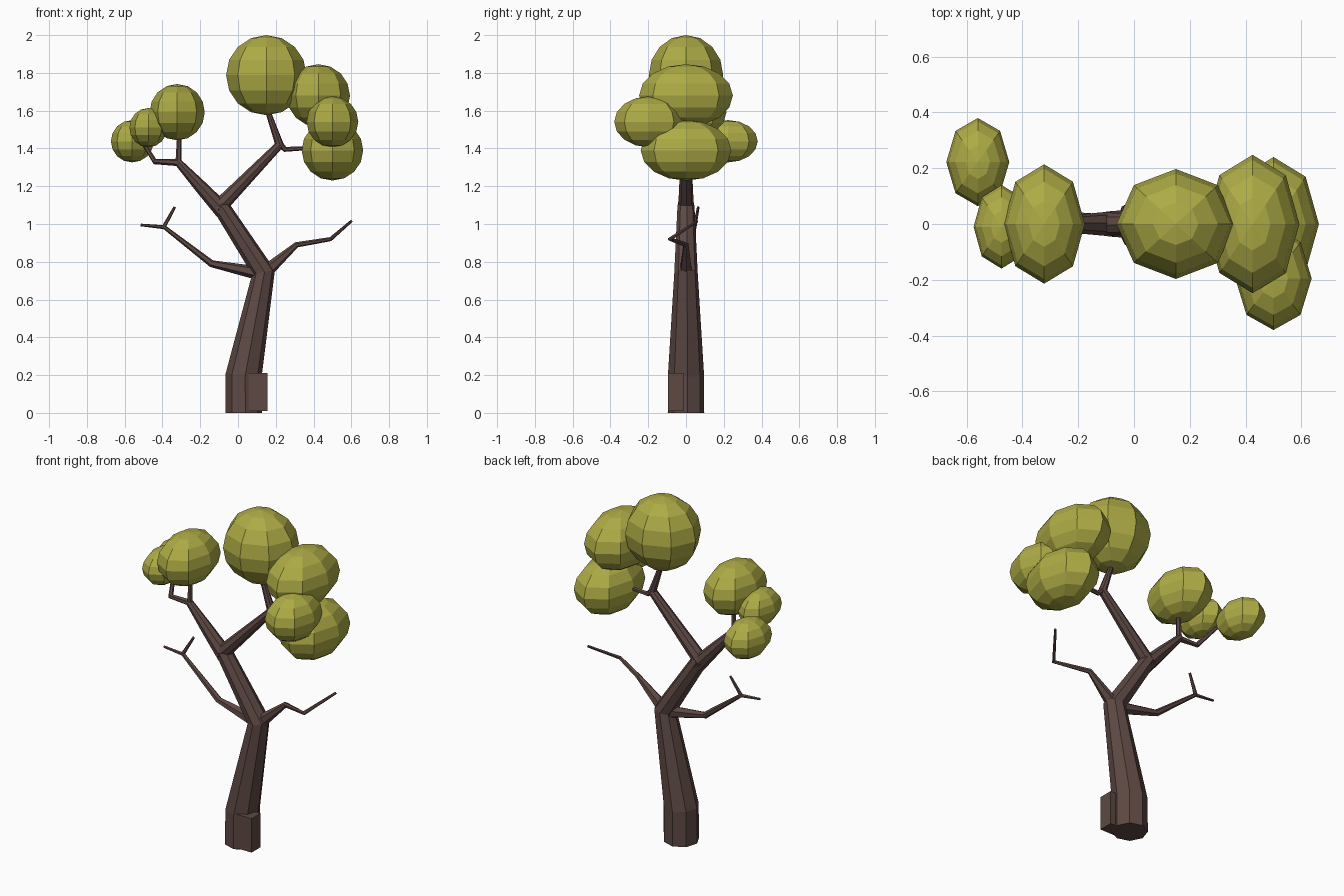
import bpy, bmesh, math
from mathutils import Vector

if "Cube" in bpy.data.objects:
    bpy.data.objects.remove(bpy.data.objects["Cube"])


def material(name, rgb):
    m = bpy.data.materials.new(name)
    m.diffuse_color = (*rgb, 1)
    m.use_nodes = True
    m.node_tree.nodes["Principled BSDF"].inputs["Base Color"].default_value = m.diffuse_color
    return m


BARK = material("bark", (0.11, 0.066, 0.056))
LEAF = material("leaf", (0.42, 0.41, 0.06))


def add_object(name, bm, mat):
    bmesh.ops.recalc_face_normals(bm, faces=bm.faces)
    me = bpy.data.meshes.new(name)
    bm.to_mesh(me)
    bm.free()
    me.materials.append(mat)
    ob = bpy.data.objects.new(name, me)
    bpy.context.collection.objects.link(ob)
    return ob


def limb(name, path, sides=6, turn=5):
    """Tapered faceted tube; path points are (x, y, z, radius)."""
    pts = [Vector(p[:3]) for p in path]
    bm = bmesh.new()
    rings = []
    for i, p in enumerate(pts):
        t = Vector()
        if i > 0:
            t += (p - pts[i - 1]).normalized()
        if i < len(pts) - 1:
            t += (pts[i + 1] - p).normalized()
        t.normalize()
        u = Vector((0, 1, 0)).cross(t).normalized()
        v = t.cross(u)
        ring = []
        for k in range(sides):
            a = math.radians(turn) + 2 * math.pi * k / sides
            ring.append(bm.verts.new(p + path[i][3] * (u * math.cos(a) + v * math.sin(a))))
        rings.append(ring)
    for r0, r1 in zip(rings, rings[1:]):
        for k in range(sides):
            n = (k + 1) % sides
            bm.faces.new((r0[k], r0[n], r1[n], r1[k]))
    bm.faces.new(rings[0][::-1])
    bm.faces.new(rings[-1])
    return add_object(name, bm, BARK)


def foliage(name, centre, radii):
    """Low-poly ellipsoid leaf clump."""
    bm = bmesh.new()
    bmesh.ops.create_uvsphere(bm, u_segments=8, v_segments=8, radius=1)
    for v in bm.verts:
        v.co = Vector(c + r * q for c, r, q in zip(centre, radii, v.co))
    return add_object(name, bm, LEAF)


# Trunk, bending left above the lower branches
limb("trunk", [(.03, 0, 0, .097), (.03, 0, .2, .096),
               (.135, 0, .745, .062), (-.095, 0, 1.1, .045)], 8)

# Root block at the base
bm = bmesh.new()
bmesh.ops.create_cube(bm, size=1)
for v in bm.verts:
    v.co = Vector((.105 + v.co.x * .1, -.052 + v.co.y * .085, .11 + v.co.z * .2))
add_object("root_block", bm, BARK)

# Upper fork
limb("upper_left_branch", [(-.08, 0, 1.07, .045), (-.2, 0, 1.2, .034), (-.32, 0, 1.33, .02)], 8)
limb("upper_right_branch", [(-.11, 0, 1.08, .042), (.22, 0, 1.42, .026), (.15, 0, 1.62, .013)], 8)
limb("left_stem", [(-.315, 0, 1.31, .017), (-.31, 0, 1.5, .011)])
limb("left_twig", [(-.31, 0, 1.325, .019), (-.44, 0, 1.33, .015),
                   (-.49, .1, 1.41, .011), (-.54, .18, 1.44, .009)])
limb("right_twig", [(.215, 0, 1.43, .02), (.25, 0, 1.395, .014), (.42, 0, 1.405, .01)])

# Bare lower branches
limb("lower_left_branch", [(.13, 0, .735, .038), (-.14, .02, .79, .019),
                           (-.39, .045, .983, .011), (-.515, .045, .995, .007)])
limb("lower_left_spur", [(-.395, .045, .98, .011), (-.335, .065, 1.09, .007)])
limb("lower_right_branch", [(.15, 0, .75, .036), (.31, 0, .89, .015),
                            (.49, -.085, .92, .011), (.6, .06, 1.015, .007)])

# Leaf clumps
for i, (c, r) in enumerate([
    ((.15, 0, 1.788), (.213, .197, .212)),
    ((.425, 0, 1.68), (.168, .248, .166)),
    ((.50, -.195, 1.541), (.137, .185, .135)),
    ((.50, 0, 1.39), (.163, .24, .16)),
    ((-.322, 0, 1.592), (.146, .214, .149)),
    ((-.475, -.01, 1.51), (.1, .15, .104)),
    ((-.56, .222, 1.438), (.113, .158, .112)),
]):
    foliage(f"foliage_{i + 1}", c, r)
